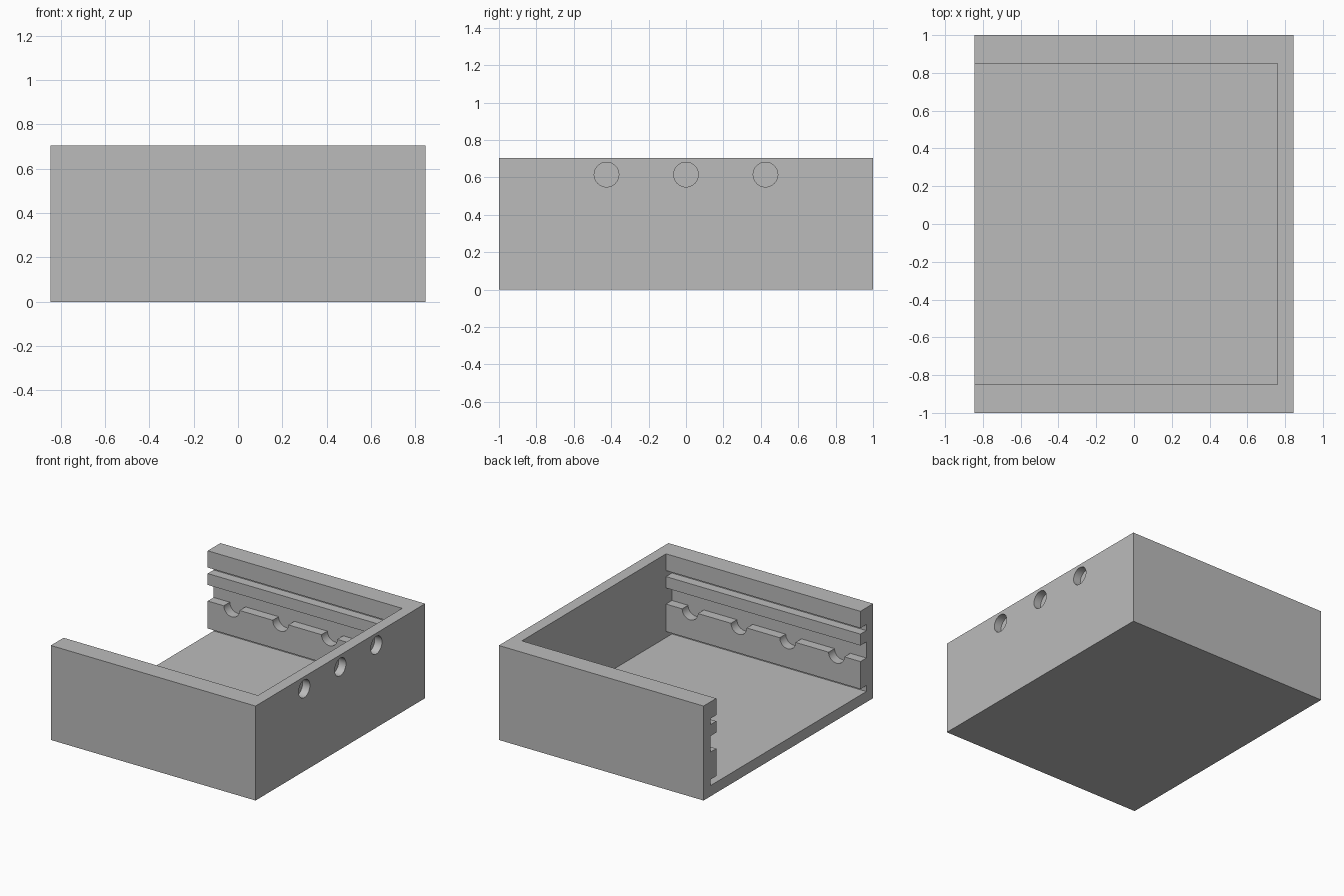
import bpy, bmesh, math
from mathutils import Matrix

cube = bpy.data.objects.get("Cube")
if cube:
    bpy.data.objects.remove(cube, do_unlink=True)

HALF_X, HALF_Y, HEIGHT = 0.845, 1.0, 0.705
FACE, SLOT = 0.85, 0.92            # inner wall face, groove bottom
END_WALL = 0.76                    # inner face of the closed end
BLOCK_TOP = 0.33

grey = bpy.data.materials.new("plain grey")
grey.use_nodes = True
colour = (0.5, 0.5, 0.5, 1)
grey.diffuse_color = colour
grey.node_tree.nodes["Principled BSDF"].inputs["Base Color"].default_value = colour


def make_object(name, bm):
    bmesh.ops.recalc_face_normals(bm, faces=bm.faces)
    mesh = bpy.data.meshes.new(name)
    bm.to_mesh(mesh)
    bm.free()
    mesh.materials.append(grey)
    obj = bpy.data.objects.new(name, mesh)
    bpy.context.collection.objects.link(obj)
    return obj


def prism(name, outline, x0, x1):
    """Extrude a (y, z) outline along x."""
    bm = bmesh.new()
    face = bm.faces.new([bm.verts.new((x0, y, z)) for y, z in outline])
    grown = bmesh.ops.extrude_face_region(bm, geom=[face])["geom"]
    verts = [v for v in grown if isinstance(v, bmesh.types.BMVert)]
    bmesh.ops.translate(bm, verts=verts, vec=(x1 - x0, 0, 0))
    return make_object(name, bm)


def rod(name, centre, radius, length, axis):
    turn = Matrix.Rotation(math.pi / 2, 4, "Y" if axis == "x" else "X")
    bm = bmesh.new()
    bmesh.ops.create_cone(bm, cap_ends=True, segments=32, radius1=radius, radius2=radius,
                          depth=length, matrix=Matrix.Translation(centre) @ turn)
    return make_object(name, bm)


def cut(target, cutter):
    cutter.hide_render = True
    mod = target.modifiers.new("cut", "BOOLEAN")
    mod.operation = "DIFFERENCE"
    mod.solver = "EXACT"
    mod.object = cutter
    bpy.context.view_layer.objects.active = target
    bpy.ops.object.modifier_apply(modifier=mod.name)
    bpy.data.objects.remove(cutter, do_unlink=True)


# Solid outer block
outer = [(-HALF_Y, 0), (HALF_Y, 0), (HALF_Y, HEIGHT), (-HALF_Y, HEIGHT)]
tray = prism("open_tray", outer, -HALF_X, HALF_X)

# Cavity with lip, guide rail and lower ledge on both side walls
side = [(FACE, HEIGHT + 0.1), (FACE, 0.58), (SLOT, 0.58), (SLOT, 0.535), (FACE, 0.535),
        (FACE, 0.45), (SLOT, 0.45), (SLOT, BLOCK_TOP), (FACE, BLOCK_TOP),
        (FACE, 0.125), (SLOT, 0.125), (SLOT, 0.08)]
cavity = side + [(-y, z) for y, z in reversed(side)]
cut(tray, prism("cavity_cutter", cavity, -HALF_X - 0.1, END_WALL))

# Half-round notches across both ledges
middle = (END_WALL - HALF_X) / 2
for i in range(4):
    x = middle + (i - 1.5) * 0.403
    cut(tray, rod("notch_cutter", (x, 0, BLOCK_TOP), 0.065, 2 * SLOT, "y"))

# Shallow round sockets outside the closed end
for y in (-0.425, 0, 0.425):
    cut(tray, rod("socket_cutter", (HALF_X, y, 0.615), 0.066, 0.12, "x"))

# Smooth the round cuts, keep corners sharp
bpy.ops.object.select_all(action="DESELECT")
tray.select_set(True)
bpy.context.view_layer.objects.active = tray
bpy.ops.object.shade_smooth_by_angle(angle=math.radians(30))
